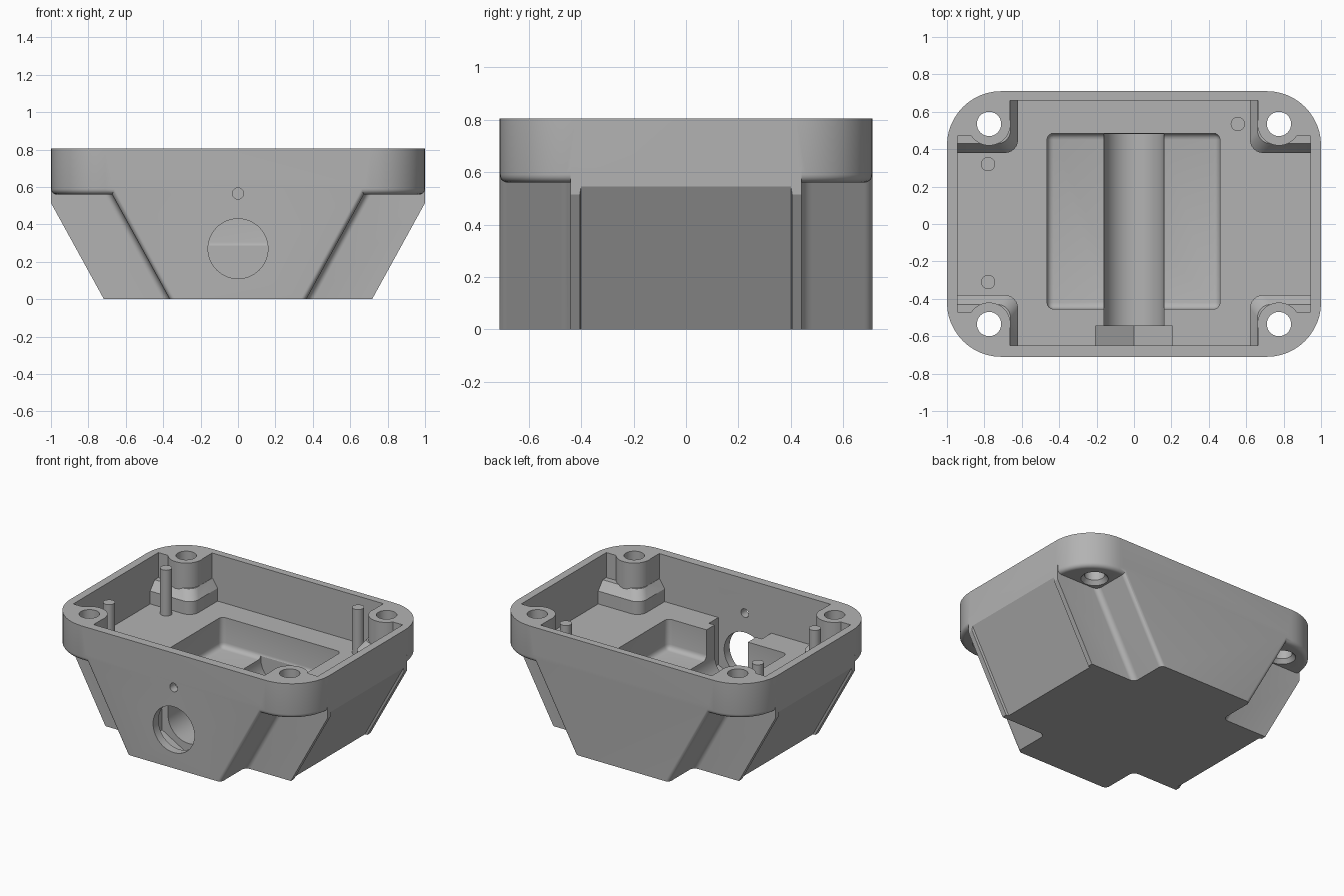
import bpy, bmesh
from math import sin, cos, pi, radians
from mathutils import Matrix

if "Cube" in bpy.data.objects:
    bpy.data.objects.remove(bpy.data.objects["Cube"])

grey = bpy.data.materials.new("satin grey")
grey.use_nodes = True
colour = (0.45, 0.45, 0.45, 1)
grey.diffuse_color = colour
grey.node_tree.nodes["Principled BSDF"].inputs["Base Color"].default_value = colour

HEIGHT, FLOOR, RIM_Z, SLOPE = 0.805, 0.48, 0.56, 0.55
SIGNS = [(sx, sy) for sx in (-1, 1) for sy in (-1, 1)]


def finish(name, bm):
    bmesh.ops.recalc_face_normals(bm, faces=bm.faces)
    mesh = bpy.data.meshes.new(name)
    bm.to_mesh(mesh)
    bm.free()
    mesh.materials.append(grey)
    obj = bpy.data.objects.new(name, mesh)
    bpy.context.collection.objects.link(obj)
    return obj


def loft(name, layers):
    """Solid through stacked outlines, each given as (z, points)."""
    bm = bmesh.new()
    rings = [[bm.verts.new((x, y, z)) for x, y in pts] for z, pts in layers]
    for a, b in zip(rings, rings[1:]):
        for i in range(len(a)):
            j = (i + 1) % len(a)
            bm.faces.new((a[i], a[j], b[j], b[i]))
    bm.faces.new(rings[0])
    bm.faces.new(rings[-1])
    return finish(name, bm)


def rounded_rect(x0, x1, y0, y1, r, steps=12):
    corners = [(x1 - r, y1 - r), (x0 + r, y1 - r), (x0 + r, y0 + r), (x1 - r, y0 + r)]
    return [(cx + r * cos(pi / 2 * (q + i / steps)), cy + r * sin(pi / 2 * (q + i / steps)))
            for q, (cx, cy) in enumerate(corners) for i in range(steps + 1)]


def box(name, x0, x1, y0, y1, z0, z1):
    pts = [(x0, y0), (x1, y0), (x1, y1), (x0, y1)]
    return loft(name, [(z0, pts), (z1, pts)])


def rod(name, centre, r0, length, axis="Z", sides=48, r1=None, spin=0):
    bm = bmesh.new()
    turn = Matrix.Rotation(radians(-90), 4, "X") if axis == "Y" else Matrix()
    matrix = Matrix.Translation(centre) @ turn @ Matrix.Rotation(spin, 4, "Z")
    bmesh.ops.create_cone(bm, cap_ends=True, segments=sides, radius1=r0,
                          radius2=r0 if r1 is None else r1, depth=length, matrix=matrix)
    return finish(name, bm)


def apply(obj, mod):
    bpy.context.view_layer.objects.active = obj
    bpy.ops.object.modifier_apply(modifier=mod.name)


def combine(obj, other, operation):
    mod = obj.modifiers.new("combine", "BOOLEAN")
    mod.operation, mod.solver, mod.object = operation, "EXACT", other
    apply(obj, mod)
    bpy.data.objects.remove(other)


def arc(cx, cy, r, a0, a1, steps=6):
    return [(cx + r * cos(radians(a0 + (a1 - a0) * i / steps)),
             cy + r * sin(radians(a0 + (a1 - a0) * i / steps))) for i in range(steps + 1)]


# Cross-shaped lower body that flares outward in x
quarter = [(0.70, 0.40), (0.717, 0.405), (0.717, 0.44)]
quarter += arc(0.405, 0.48, 0.04, 270, 180) + arc(0.335, 0.68, 0.03, 0, 90)
outline = quarter + [(-x, y) for x, y in reversed(quarter)]
outline += [(-x, -y) for x, y in quarter] + [(x, -y) for x, y in reversed(quarter)]


def flared(z):
    return [(x + (SLOPE * z if x > 0 else -SLOPE * z), y) for x, y in outline]


housing = loft("housing", [(0, flared(0)), (0.62, flared(0.62))])
combine(housing, box("trim", -1, 1, -1, 1, -0.1, 1), "INTERSECT")

# Rounded rim with a filleted lower edge
layers = []
for i in range(6):
    a = pi / 2 * i / 5
    d = 0.03 * (1 - sin(a))
    layers.append((RIM_Z + 0.03 * (1 - cos(a)),
                   rounded_rect(-1 + d, 1 - d, -0.71 + d, 0.71 - d, 0.29 - d)))
layers.append((HEIGHT, rounded_rect(-1, 1, -0.71, 0.71, 0.29)))
combine(housing, loft("rim", layers), "UNION")

# Main cavity, leaving screw posts and stepped blocks in the corners
cavity = box("cavity", -0.945, 0.945, -0.65, 0.66, FLOOR, 1)
for sx, sy in SIGNS:
    def span(name, x0, x1, y0, y1, z0, z1):
        xs, ys = sorted((sx * x0, sx * x1)), sorted((sy * y0, sy * y1))
        return box(name, *xs, *ys, z0, z1)

    def step(x, y, r):
        xs, ys = sorted((sx * x, sx * 1.2)), sorted((sy * y, sy * 1.1))
        return rounded_rect(*xs, *ys, r, 6)

    combine(cavity, loft("block", [(0.3, step(0.62, 0.38, 0.07)), (0.57, step(0.62, 0.38, 0.07)),
                                   (0.63, step(0.66, 0.43, 0.07))]), "DIFFERENCE")
    combine(cavity, rod("post", (sx * 0.775, sy * 0.535, 0.8), 0.115, 1), "DIFFERENCE")
    combine(cavity, span("post_web", 0.662, 1.2, 0.54, 1.1, 0.4, 1.2), "DIFFERENCE")
    combine(cavity, span("post_web", 0.78, 1.2, 0.47, 1.1, 0.4, 1.2), "DIFFERENCE")
combine(housing, cavity, "DIFFERENCE")

# Filleted pocket in the floor
pocket = box("pocket", -0.465, 0.46, -0.455, 0.485, 0.27, 0.7)
bevel = pocket.modifiers.new("fillet", "BEVEL")
bevel.width, bevel.segments = 0.035, 4
apply(pocket, bevel)
combine(housing, pocket, "DIFFERENCE")

# Round-bottomed channel, bore through the front wall, hexagonal nut slot
combine(housing, rod("bore", (0, -0.16, 0.27), 0.16, 1.28, "Y", 64), "DIFFERENCE")
combine(housing, box("channel_top", -0.16, 0.16, -0.60, 0.48, 0.27, 0.7), "DIFFERENCE")
combine(housing, rod("nut", (0, -0.5975, 0.27), 0.237, 0.105, "Y", 6), "DIFFERENCE")
combine(housing, box("nut_top", -0.205, 0.205, -0.65, -0.545, 0.27, 0.7), "DIFFERENCE")
combine(housing, rod("small_hole", (0, -0.7, 0.565), 0.03, 0.2, "Y", 24), "DIFFERENCE")

# Screw holes, flared underneath
for sx, sy in SIGNS:
    x, y = sx * 0.775, sy * 0.535
    combine(housing, rod("hole", (x, y, 0.75), 0.065, 0.5, sides=40), "DIFFERENCE")
    combine(housing, rod("flare", (x, y, 0.57), 0.095, 0.04, sides=40, r1=0.063), "DIFFERENCE")

# Locating pins
parts = [housing]
for name, x, y in (("rear_right_pin", -0.78, 0.32), ("front_right_pin", -0.78, -0.31),
                   ("rear_left_pin", 0.555, 0.535)):
    parts.append(rod(name, (x, y, 0.635), 0.038, 0.33, sides=32))

for obj in parts:
    bpy.ops.object.select_all(action="DESELECT")
    obj.select_set(True)
    bpy.context.view_layer.objects.active = obj
    bpy.ops.object.shade_smooth_by_angle(angle=radians(28))
